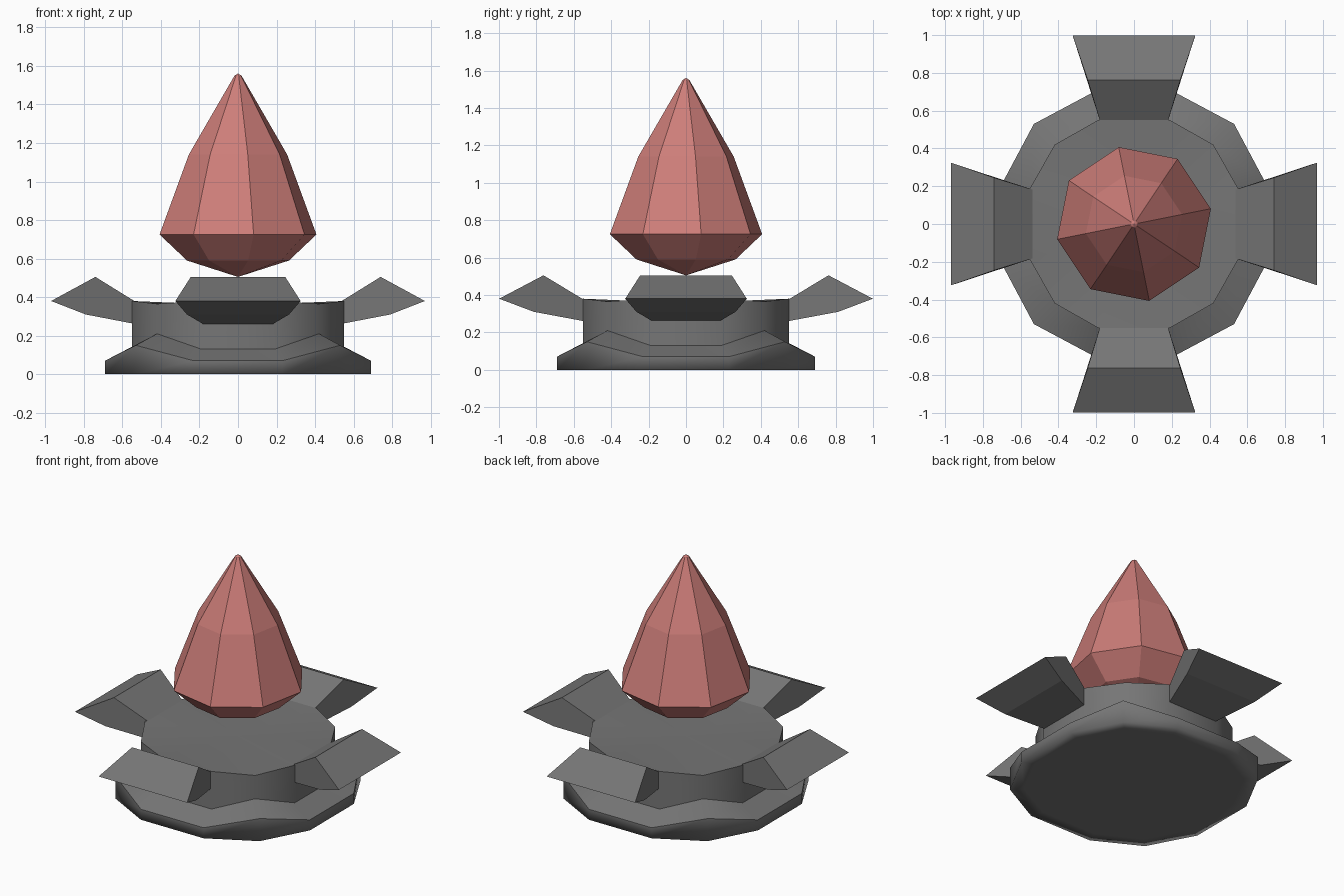
import bpy, bmesh, math
from mathutils import Matrix

if "Cube" in bpy.data.objects:
    bpy.data.objects.remove(bpy.data.objects["Cube"], do_unlink=True)


def material(name, rgb):
    m = bpy.data.materials.new(name)
    m.use_nodes = True
    m.diffuse_color = (*rgb, 1)
    m.node_tree.nodes["Principled BSDF"].inputs["Base Color"].default_value = (*rgb, 1)
    return m


grey = material("stone grey", (0.18, 0.18, 0.18))
red = material("soft red", (0.61, 0.205, 0.19))


def finish(bm, name, mat):
    bmesh.ops.recalc_face_normals(bm, faces=bm.faces)
    mesh = bpy.data.meshes.new(name)
    bm.to_mesh(mesh)
    bm.free()
    mesh.materials.append(mat)
    obj = bpy.data.objects.new(name, mesh)
    bpy.context.collection.objects.link(obj)
    return obj


def loft(bm, rings):
    """Bridge rings of equal length; return the vertex loops."""
    loops = [[bm.verts.new(p) for p in ring] for ring in rings]
    for a, b in zip(loops, loops[1:]):
        n = len(a)
        for i in range(n):
            j = (i + 1) % n
            bm.faces.new((a[i], a[j], b[j], b[i]))
    return loops


def cap(bm, loop, point):
    """Close a loop with a fan to one point."""
    centre = bm.verts.new(point)
    for i in range(len(loop)):
        bm.faces.new((loop[i], loop[(i + 1) % len(loop)], centre))


def twelve_sided(side, offset, corner, z_side, z_corner):
    """Ring with four wide sides and raised diagonal corners."""
    pts = []
    for k in range(4):
        a = k * math.pi / 2
        c, s = math.cos(a), math.sin(a)
        for x, y, z in ((side, -offset, z_side), (side, offset, z_side),
                        (corner, corner, z_corner)):
            pts.append((x * c - y * s, x * s + y * c, z))
    return pts


# Pedestal: foot, sloping shoulder, column and shallow dished deck
bm = bmesh.new()
loops = loft(bm, [
    twelve_sided(0.61, 0.2, 0.47, 0, 0),
    twelve_sided(0.69, 0.23, 0.53, 0, 0),
    twelve_sided(0.69, 0.23, 0.53, 0.07, 0.15),
    twelve_sided(0.55, 0.19, 0.42, 0.13, 0.21),
    twelve_sided(0.55, 0.19, 0.42, 0.38, 0.365),
])
cap(bm, loops[0], (0, 0, 0))
cap(bm, loops[-1], (0, 0, 0.357))
for f in bm.faces:
    f.smooth = True
for loop in loops[2:]:
    for i, v in enumerate(loop):
        bm.edges.get((v, loop[(i + 1) % len(loop)])).smooth = False
finish(bm, "pedestal", grey)


# Four flared leaves: (distance, height, half width) along the section
def leaf(name, angle, stretch):
    section = [(0.53, 0.26, 0.18), (0.79, 0.31, 0.265), (0.97, 0.38, 0.325),
               (0.74, 0.505, 0.245), (0.53, 0.375, 0.18)]
    bm = bmesh.new()
    left, right = loft(bm, [[(d * stretch, s * w, z) for d, z, w in section]
                            for s in (-1, 1)])
    bm.faces.new(left)
    bm.faces.new(right)
    bm.transform(Matrix.Rotation(angle, 4, "Z"))
    finish(bm, name, grey)


for k, side in enumerate(("left", "back", "right", "front")):
    leaf(side + "_leaf", k * math.pi / 2, 1.03 if k % 2 else 1)

# Floating eight-sided bud
bm = bmesh.new()
rings = []
for r, z in ((0.27, 0.59), (0.415, 0.725), (0.26, 1.14), (0.018, 1.55)):
    rings.append([(r * math.cos(a), r * math.sin(a), z)
                  for a in (math.radians(11.25 + 45 * i) for i in range(8))])
loops = loft(bm, rings)
cap(bm, loops[0], (0, 0, 0.505))
cap(bm, loops[-1], (0, 0, 1.56))
finish(bm, "bud", red)
